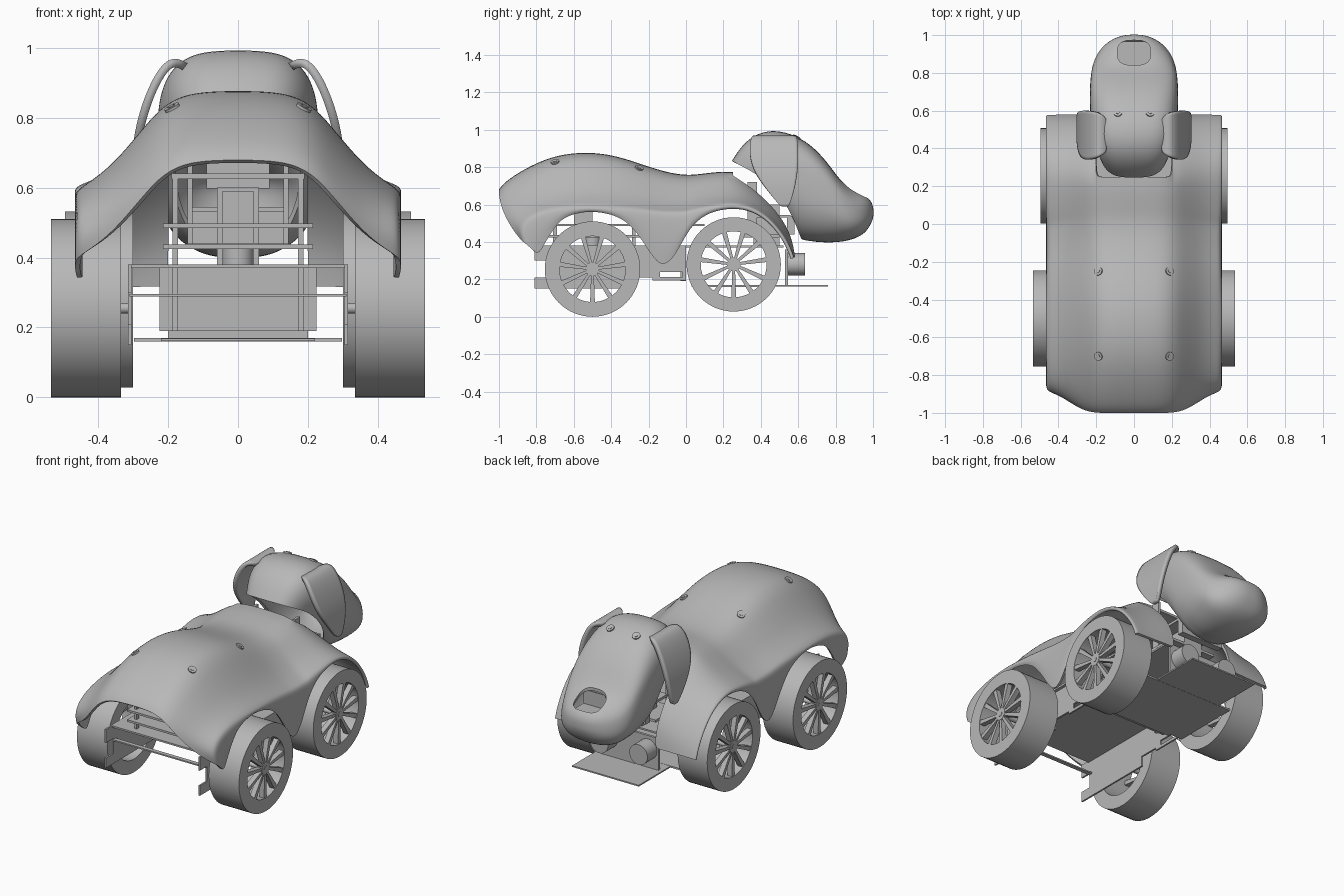
import bpy, bmesh, math
from mathutils import Vector
from mathutils.bvhtree import BVHTree

if "Cube" in bpy.data.objects:
    bpy.data.objects.remove(bpy.data.objects["Cube"])

grey = bpy.data.materials.new("plain grey")
grey.diffuse_color = (0.48, 0.48, 0.48, 1)
grey.use_nodes = True
grey.node_tree.nodes["Principled BSDF"].inputs["Base Color"].default_value = grey.diffuse_color


def add_object(name, bm, angle=35):
    bmesh.ops.recalc_face_normals(bm, faces=bm.faces)
    me = bpy.data.meshes.new(name)
    bm.to_mesh(me)
    bm.free()
    me.materials.append(grey)
    ob = bpy.data.objects.new(name, me)
    bpy.context.collection.objects.link(ob)
    smooth(ob, angle)
    return ob


def smooth(ob, angle):
    bpy.ops.object.select_all(action='DESELECT')
    ob.select_set(True)
    bpy.context.view_layer.objects.active = ob
    bpy.ops.object.shade_smooth_by_angle(angle=math.radians(angle))


def bake(ob):
    dg = bpy.context.evaluated_depsgraph_get()
    me = bpy.data.meshes.new_from_object(ob.evaluated_get(dg))
    ob.modifiers.clear()
    ob.data = me
    smooth(ob, 40)


def loft(name, rings, closed=False, cap_end=False, skip=None, thick=0.014, levels=2):
    bm = bmesh.new()
    vs = [[bm.verts.new(p) for p in r] for r in rings]
    n = len(rings[0])
    for i in range(len(rings) - 1):
        for j in range(n if closed else n - 1):
            if skip and skip(i, j):
                continue
            k = (j + 1) % n
            bm.faces.new((vs[i][j], vs[i][k], vs[i + 1][k], vs[i + 1][j]))
    if cap_end:
        bm.faces.new(vs[-1])
    bmesh.ops.delete(bm, geom=[v for v in bm.verts if not v.link_faces], context='VERTS')
    ob = add_object(name, bm, 60)
    s = ob.modifiers.new("smooth", 'SUBSURF')
    s.levels = s.render_levels = levels
    t = ob.modifiers.new("shell", 'SOLIDIFY')
    t.thickness, t.offset = thick, 0
    return ob


def box(name, x, y, z):
    bm = bmesh.new()
    bmesh.ops.create_cube(bm, size=1)
    for v in bm.verts:
        v.co = [lo + (c + 0.5) * (hi - lo) for c, (lo, hi) in zip(v.co, (x, y, z))]
    return add_object(name, bm)


def rod(name, centre, axis, radius, length, seg=32):
    bm = bmesh.new()
    bmesh.ops.create_cone(bm, cap_ends=True, segments=seg, radius1=radius, radius2=radius, depth=length)
    ob = add_object(name, bm)
    ob.location = centre
    ob.rotation_euler = Vector(axis).to_track_quat('Z', 'Y').to_euler()
    return ob


# Body shell: stations of top point (y, z), lower edge point (y, z) and shoulder z
stations = [
    (-.995, .675, -.80, .34, .40), (-.97, .71, -.785, .345, .46), (-.9, .76, -.765, .375, .52),
    (-.8, .815, -.735, .43, .555), (-.7, .852, -.67, .53, .575), (-.6, .869, -.58, .56, .585),
    (-.5, .871, -.5, .57, .585), (-.4, .858, -.4, .555, .58), (-.3, .83, -.3, .505, .57),
    (-.2, .795, -.22, .39, .56), (-.1, .765, -.17, .31, .55), (-.02, .752, -.125, .27, .55),
    (.04, .752, -.07, .31, .55), (.09, .758, -.025, .4, .56), (.14, .764, .03, .495, .57),
    (.19, .769, .12, .565, .585), (.25, .768, .25, .59, .605),
    (.34, .705, .36, .57, .58), (.43, .625, .45, .51, .52), (.51, .53, .52, .42, .43),
    (.56, .43, .555, .345, .36), (.577, .32, .565, .31, .315)]
bell = [(0, 1), (.07, .997), (.13, .975), (.17, .93), (.2, .87), (.23, .78), (.26, .66),
        (.3, .49), (.35, .29), (.4, .14), (.44, .05), (.455, 0)]


def body_ring(yt, zt, yb, zb, zs):
    half = [(x, zs + (zt - zs) * f) for x, f in bell]
    half += [(x, zs + (zb - zs) * t) for x, t in ((.459, .33), (.459, .66), (.452, 1))]
    power = 2 if yt < -.6 else 1
    pts = [(x, yt + (yb - yt) * ((zt - z) / (zt - zb)) ** power, z) for x, z in half]
    return [(-x, y, z) for x, y, z in reversed(pts[1:])] + pts


# beyond the neck only the two wheel covers continue
rings = [body_ring(*s) for s in stations]
body = loft("body_shell", rings,
            skip=lambda i, j: i >= 16 and abs(rings[0][j][0] + rings[0][j + 1][0]) < .4)
bake(body)

# Head: top (y, z), bottom (y, z), half width
head_rows = [
    (.25, .83, .62, .42, .185), (.30, .91, .64, .413, .207), (.37, .97, .67, .41, .22),
    (.46, .994, .70, .405, .226), (.56, .975, .74, .403, .228), (.66, .92, .79, .403, .228),
    (.75, .825, .84, .408, .222), (.82, .72, .89, .42, .21), (.89, .672, .935, .44, .18),
    (.95, .65, .967, .47, .135), (.985, .615, .988, .51, .08), (.996, .58, .996, .54, .03)]
head_rings = []
for i, (yt, zt, yb, zb, w) in enumerate(head_rows):
    ring, bulge = [], max(0, .05 - .0125 * i)
    for k in range(28):
        a = 2 * math.pi * k / 28
        c, s = math.cos(a), math.sin(a)
        e = .62 if s > 0 and i < 8 else .8      # boxier brow, rounder chin
        f = (1 - math.copysign(abs(s) ** e, s)) / 2
        d = bulge * math.sin(math.pi * f)
        ring.append((w * math.copysign(abs(c) ** e, c), yt + (yb - yt) * f + d, zt + (zb - zt) * f + d))
    head_rings.append(ring)
head = loft("head_shell", head_rings, closed=True, cap_end=True)

# Nose opening with a recessed pocket behind it
nose = rod("nose_cutter", (0, .907, .68), (0, 0, 1), 1, .2, 40)
for v in nose.data.vertices:
    v.co.x = math.copysign(abs(v.co.x) ** .7, v.co.x) * .088
    v.co.y = math.copysign(abs(v.co.y) ** .7, v.co.y) * .066
cut = head.modifiers.new("nose", 'BOOLEAN')
cut.operation, cut.object, cut.solver = 'DIFFERENCE', nose, 'EXACT'
bpy.context.view_layer.update()
bake(head)
bpy.data.objects.remove(nose)
box("nose_floor", (-.09, .09), (.83, .965), (.598, .606))
box("nose_back", (-.09, .09), (.83, .838), (.6, .69))

# Ears: x, z, back y, front y
ear_rows = [(.15, .945, .38, .56), (.18, .962, .358, .588), (.21, .945, .345, .596), (.245, .885, .338, .6),
            (.275, .80, .352, .6), (.29, .72, .40, .588), (.293, .65, .455, .572), (.291, .59, .505, .55)]
for side, sgn in (("left", -1), ("right", 1)):
    loft("ear_" + side, [[(sgn * x, a + (b - a) * t / 4, z) for t in range(5)] for x, z, a, b in ear_rows],
         thick=.024)

# Screw holes on the back and eyes on the head, set on the surface
dg = bpy.context.evaluated_depsgraph_get()
for ob, name, x, ys in ((body, "screw", .188, (-.7, -.25)), (head, "eye", .085, (.59,))):
    tree = BVHTree.FromObject(ob, dg)
    for y in ys:
        for sx in (-x, x):
            hit, nor, _, _ = tree.ray_cast(Vector((sx, y, 2)), Vector((0, 0, -1)))
            if hit:
                rod(name + "_rim", hit, nor, .023, .012, 24)
                rod(name + "_pin", hit, nor, .011, .017, 16)


# Wheels: open tyre ring with a spoked disc near the outer face
def wheel(name, sgn, x0, x1, y, z, r):
    bm = bmesh.new()
    seg, ri = 64, .176
    prof = [(x0, ri), (x0, r), (x1, r), (x1, ri)]
    vs = [[bm.verts.new((sgn * px, y + pr * math.cos(a), z + pr * math.sin(a))) for px, pr in prof]
          for a in (2 * math.pi * k / seg for k in range(seg))]
    for k in range(seg):
        for j in range(4):
            a, b, m = vs[k], vs[(k + 1) % seg], (j + 1) % 4
            bm.faces.new((a[j], a[m], b[m], b[j]))
    add_object(name + "_tyre", bm)
    bm = bmesh.new()
    for k in range(11):
        a = 2 * math.pi * (k + .25) / 11
        u, w = Vector((0, math.cos(a), math.sin(a))), Vector((0, -math.sin(a), math.cos(a)))
        q = []
        for px in (x1 - .035, x1 - .004):
            for rad, hw in ((.02, .007), (.18, .013)):
                for s in (-1, 1):
                    q.append(bm.verts.new(Vector((sgn * px, y, z)) + u * rad + w * hw * s))
        for f in ((0, 1, 3, 2), (4, 5, 7, 6), (0, 1, 5, 4), (2, 3, 7, 6), (0, 2, 6, 4), (1, 3, 7, 5)):
            bm.faces.new([q[i] for i in f])
    add_object(name + "_spokes", bm)
    rod(name + "_hub", (sgn * (x1 - .02), y, z), (1, 0, 0), .036, .036)
    rod(name + "_hub_pin", (sgn * (x1 - .004), y, z), (1, 0, 0), .014, .008)
    rod(name + "_axle", (sgn * (x1 + .3) / 2, y, z), (1, 0, 0), .015, x1 - .33)


for side, s in (("left", -1), ("right", 1)):
    wheel("rear_wheel_" + side, s, .335, .535, -.5, .255, .255)
    wheel("front_wheel_" + side, s, .30, .495, .255, .28, .252)

    # Notched and slotted side plates of the chassis
    px = sorted((s * .305, s * .315))
    box("side_plate_top", px, (-.81, 0), (.30, .38))
    box("side_plate_middle", px, (-.74, 0), (.24, .30))
    box("side_plate_low", px, (-.81, -.30), (.15, .21))
    box("side_plate_web", px, (-.74, -.14), (.21, .24))
    box("side_plate_edge", px, (-.18, 0), (.195, .212))
    box("side_plate_end", px, (-.02, 0), (.212, .24))

    # Upright posts and sensor barrels
    for y in (-.7, -.28):
        box("post", sorted((s * .172, s * .188)), (y - .01, y + .01), (.37, .64 if y < -.5 else .5))
    box("low_post", sorted((s * .172, s * .188)), (-.03, -.01), (.19, .38))
    rod("sensor_barrel", (s * .13, .59, .28), (0, 1, 0), .06, .09)
    box("neck_arm", sorted((s * .13, s * .145)), (.33, .38), (.43, .72))

# Chassis decks
box("rear_tie", (-.31, .31), (-.745, -.72), (.288, .296))
box("middle_deck", (-.315, .315), (-.75, 0), (.37, .38))
box("shelf_low", (-.215, .215), (-.74, -.2), (.425, .437))
box("shelf_high", (-.215, .215), (-.74, .1), (.485, .497))
box("top_bar", (-.19, .19), (-.71, -.69), (.625, .64))
box("front_deck", (-.22, .22), (.03, .76), (.161, .169))
box("front_deck_wings", (-.298, .298), (.05, .46), (.16, .17))
box("cross_panel", (-.225, .225), (-.02, 0), (.19, .38))
box("front_upper_deck", (-.2, .2), (0, .52), (.37, .38))
box("sensor_board", (-.2, .2), (.53, .545), (.17, .36))

# Neck drive
box("rear_drive", (-.045, .045), (-.6, -.5), (.44, .59))
rod("drive_shaft", (0, -.5, .4), (0, 0, 1), .045, .06)
box("neck_base", (-.15, .15), (.3, .5), (.425, .44))
box("neck_block", (-.06, .06), (.36, .5), (.38, .6))
box("neck_bracket", (-.14, .14), (.37, .56), (.53, .545))
box("head_mount", (-.14, .14), (.54, .58), (.44, .54))
